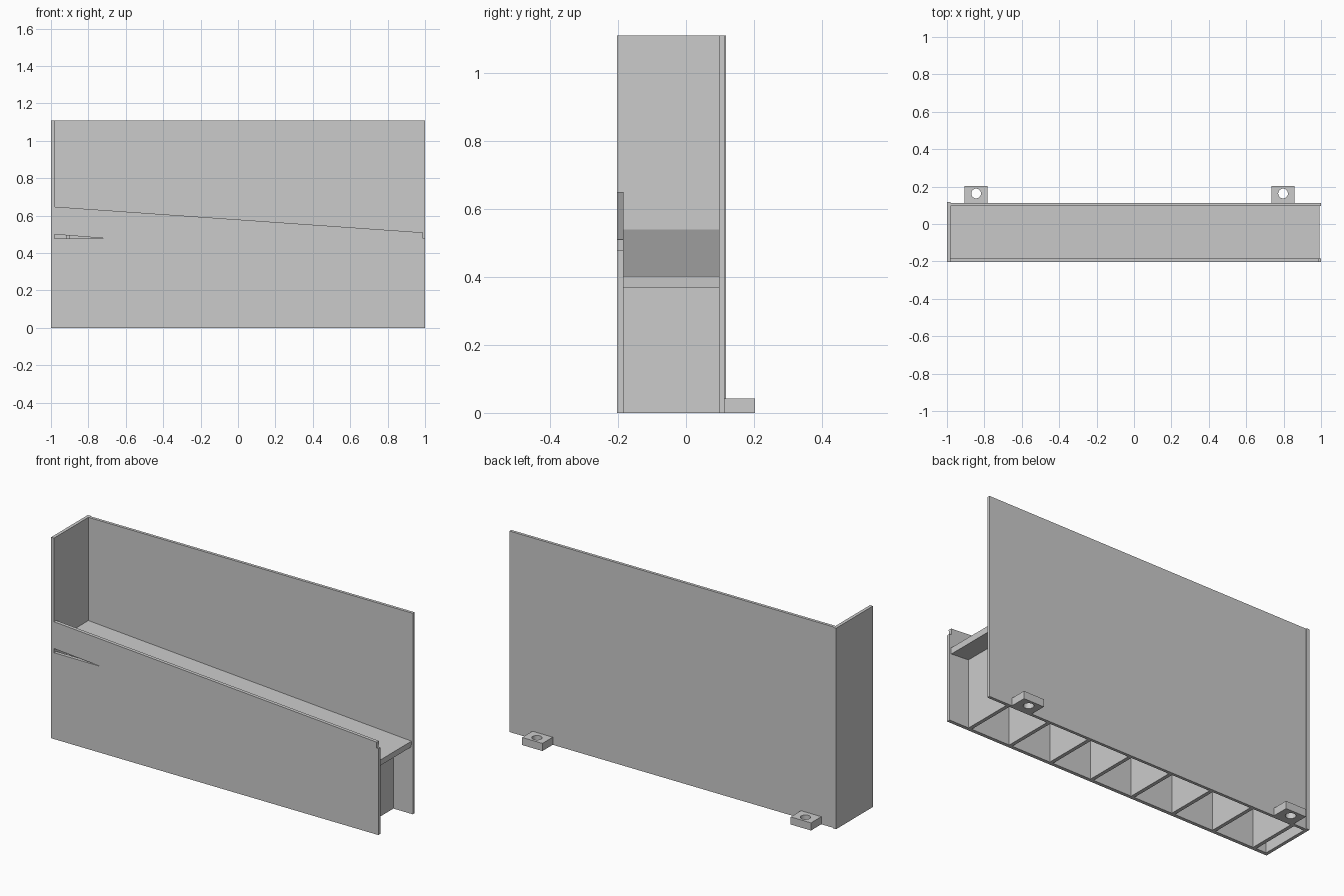
import bpy, bmesh, math
from mathutils import Vector

if "Cube" in bpy.data.objects:
    bpy.data.objects.remove(bpy.data.objects["Cube"])

GREY = (0.6, 0.6, 0.6)
mat = bpy.data.materials.new("plain grey")
mat.use_nodes = True
mat.diffuse_color = (*GREY, 1)
mat.node_tree.nodes["Principled BSDF"].inputs["Base Color"].default_value = (*GREY, 1)

LEFT, FRONT, BACK = -0.982, -0.203, 0.113      # inner end face, outer wall faces
INNER_FRONT, INNER_BACK = -0.184, 0.097
HEIGHT = 1.11
SLOPE = math.tan(math.radians(4))


def falling(z_start, x):
    """Height at x of a line that starts at z_start beside the end wall."""
    return z_start - SLOPE * (x - LEFT)


def prism(name, outline, y0, y1):
    """Extrude an x-z outline from y0 to y1."""
    bm = bmesh.new()
    face = bm.faces.new([bm.verts.new((x, y0, z)) for x, z in outline])
    ext = bmesh.ops.extrude_face_region(bm, geom=[face])
    verts = [g for g in ext["geom"] if isinstance(g, bmesh.types.BMVert)]
    bmesh.ops.translate(bm, verts=verts, vec=Vector((0, y1 - y0, 0)))
    bmesh.ops.recalc_face_normals(bm, faces=bm.faces)
    mesh = bpy.data.meshes.new(name)
    bm.to_mesh(mesh)
    bm.free()
    mesh.materials.append(mat)
    ob = bpy.data.objects.new(name, mesh)
    bpy.context.collection.objects.link(ob)
    return ob


def box(name, x0, x1, y0, y1, z0, z1):
    return prism(name, [(x0, z0), (x1, z0), (x1, z1), (x0, z1)], y0, y1)


# Tall walls
box("end_wall", -1, LEFT, FRONT, BACK + 0.005, 0, HEIGHT)
box("back_wall", LEFT, 1, INNER_BACK, BACK, 0, HEIGHT)

# Front wall with sloping top, wedge slit on one end and a small step on the other
STEP = 0.477
prism("front_wall", [
    (LEFT, 0), (1, 0), (1, STEP), (0.988, STEP), (0.99, falling(0.648, 0.99)),
    (LEFT, 0.648), (LEFT, 0.5), (LEFT + (0.5 - STEP) / SLOPE * 0.88, STEP), (LEFT, STEP),
], FRONT, INNER_FRONT)

# Sloping ramp
RAMP_TOP, RAMP_BOTTOM = 0.54, 0.507
prism("ramp", [
    (LEFT, RAMP_BOTTOM), (0.99, falling(RAMP_BOTTOM, 0.99)),
    (0.992, falling(RAMP_TOP, 0.992)), (LEFT, RAMP_TOP),
], INNER_FRONT, INNER_BACK)

# Cross ribs under the ramp
for i in range(8):
    x0 = -0.92 + i * 0.2545
    x1 = x0 + 0.02
    prism(f"rib_{i + 1}", [
        (x0, 0), (x1, 0), (x1, falling(RAMP_BOTTOM, x1)), (x0, falling(RAMP_BOTTOM, x0)),
    ], INNER_FRONT, INNER_BACK)

# Mounting tabs with screw holes
for side, x in (("right", -0.844), ("left", 0.797)):
    tab = box(f"{side}_mounting_tab", x - 0.062, x + 0.062, BACK, 0.203, 0, 0.042)
    bpy.ops.mesh.primitive_cylinder_add(vertices=32, radius=0.026, depth=0.2,
                                        location=(x, 0.163, 0.02))
    cutter = bpy.context.object
    cutter.name = f"{side}_hole_cutter"
    cutter.data.materials.append(mat)
    cutter.hide_render = True
    cutter.hide_set(True)
    hole = tab.modifiers.new("screw_hole", "BOOLEAN")
    hole.operation = "DIFFERENCE"
    hole.solver = "EXACT"
    hole.object = cutter
